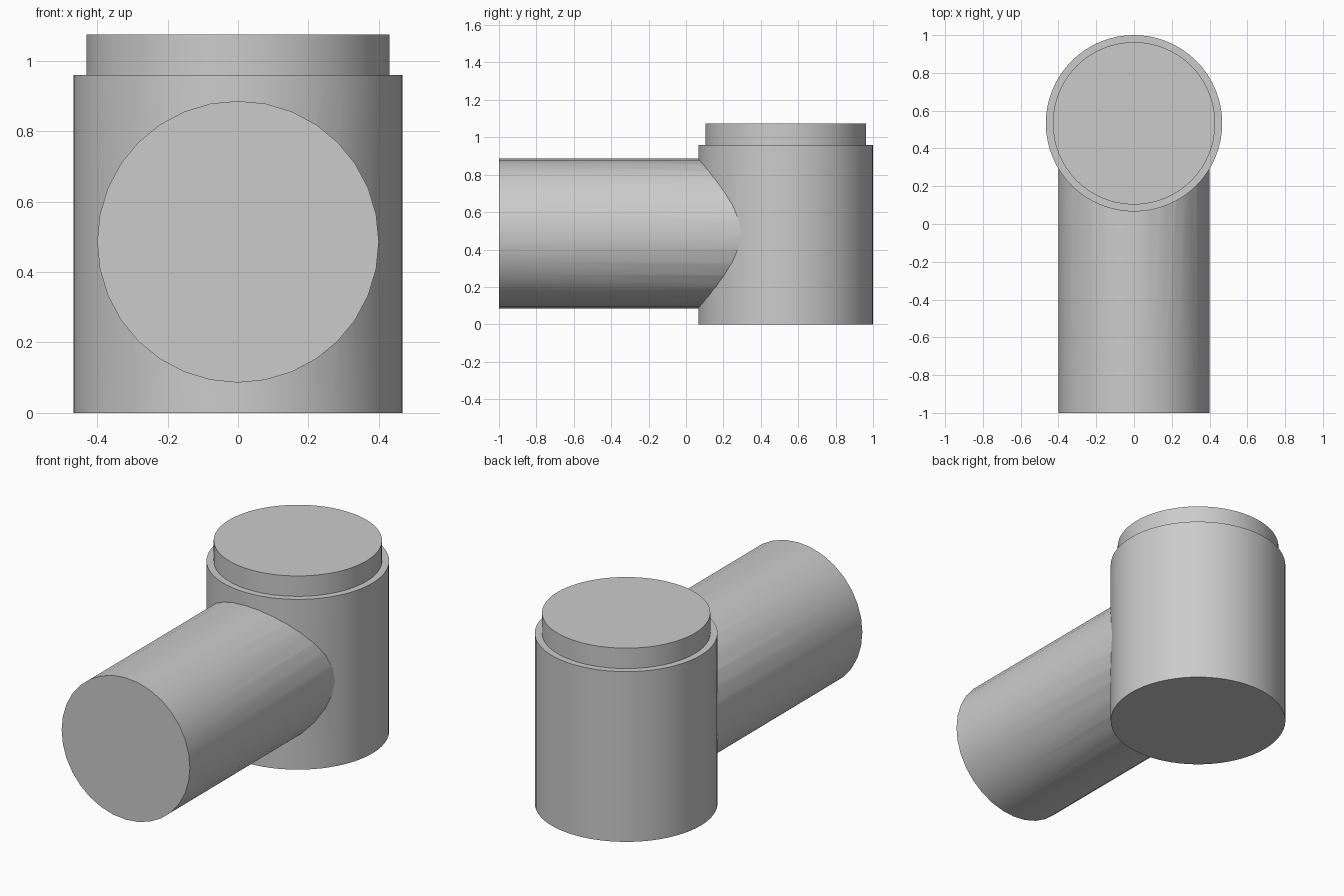
import bpy
import math

if "Cube" in bpy.data.objects:
    bpy.data.objects.remove(bpy.data.objects["Cube"])

CY = 0.533        # axis of the upright body
PIPE_Z = 0.486    # axis height of the side pipe


def cylinder(name, radius, depth, location, rotation=(0, 0, 0), sides=64):
    bpy.ops.mesh.primitive_cylinder_add(
        vertices=sides, radius=radius, depth=depth,
        location=location, rotation=rotation)
    obj = bpy.context.object
    obj.name = name
    return obj


def join_solid(target, other):
    """Boolean-union another solid into the target and discard it."""
    mod = target.modifiers.new("union", 'BOOLEAN')
    mod.operation = 'UNION'
    mod.solver = 'EXACT'
    mod.object = other
    bpy.context.view_layer.objects.active = target
    bpy.ops.object.modifier_apply(modifier=mod.name)
    bpy.data.objects.remove(other)


# Upright body
body = cylinder("pipe_elbow", 0.467, 0.96, (0, CY, 0.48))

# Narrower collar on top, sunk slightly into the body
collar = cylinder("collar", 0.43, 0.215, (0, CY, 0.9675))

# Horizontal side pipe, running from the front into the body
pipe = cylinder("side_pipe", 0.40, 1.5, (0, -0.25, PIPE_Z),
                (math.radians(90), 0, 0), 32)

for part in (collar, pipe):
    join_solid(body, part)

# Smooth walls, sharp rims
bpy.ops.object.select_all(action='DESELECT')
body.select_set(True)
bpy.context.view_layer.objects.active = body
bpy.ops.object.shade_smooth_by_angle(angle=math.radians(30))
